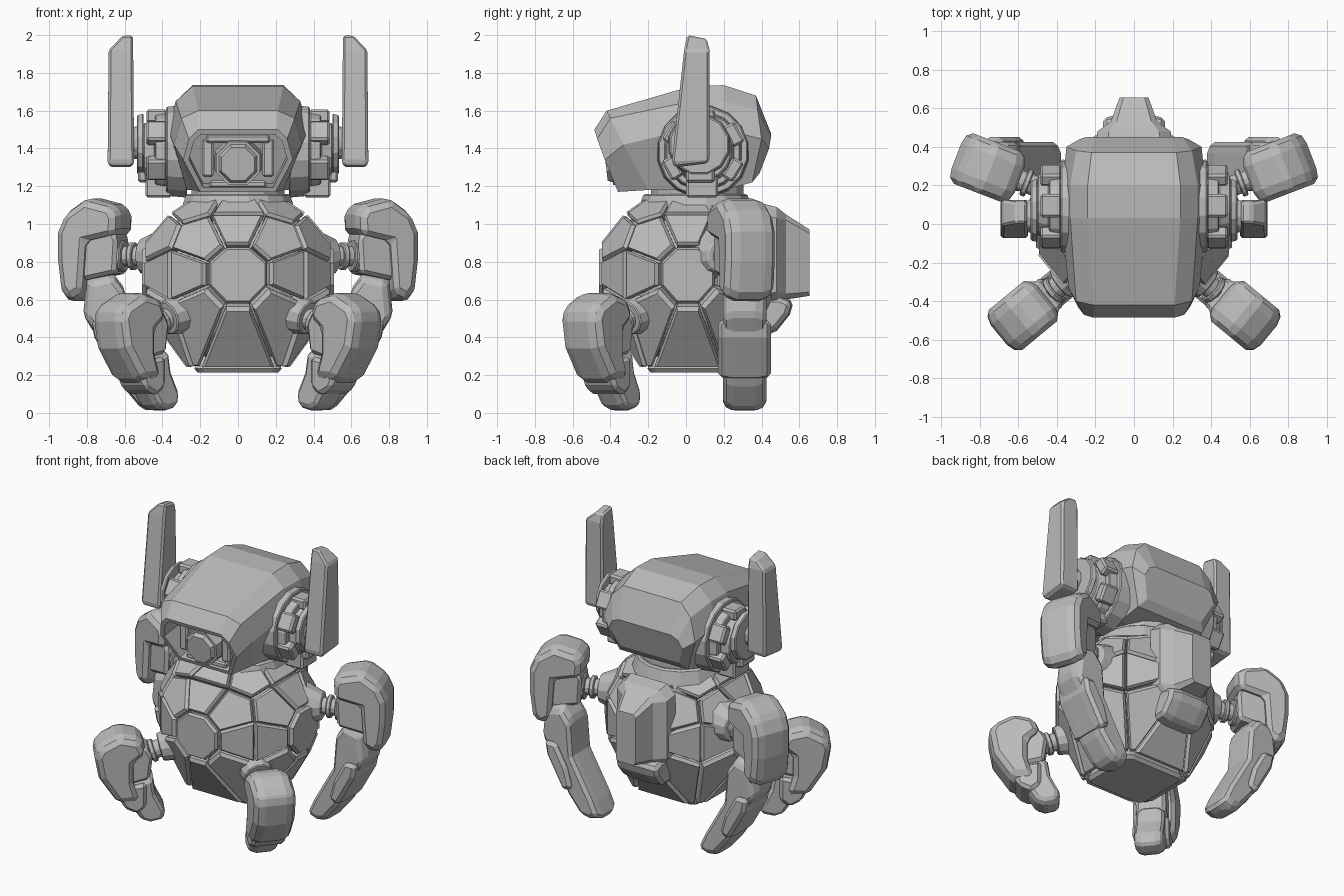
import bpy, bmesh, math
from mathutils import Vector, Matrix

if "Cube" in bpy.data.objects:
    bpy.data.objects.remove(bpy.data.objects["Cube"])

grey = bpy.data.materials.new("plain grey")
grey.diffuse_color = (0.5, 0.5, 0.5, 1)
grey.use_nodes = True
grey.node_tree.nodes["Principled BSDF"].inputs["Base Color"].default_value = grey.diffuse_color


def finish(name, bm, bevel=0.0, mirror=False):
    bmesh.ops.recalc_face_normals(bm, faces=bm.faces)
    me = bpy.data.meshes.new(name)
    bm.to_mesh(me)
    bm.free()
    me.materials.append(grey)
    ob = bpy.data.objects.new(name, me)
    bpy.context.collection.objects.link(ob)
    if bevel:
        b = ob.modifiers.new("bevel", 'BEVEL')
        b.width, b.segments, b.limit_method = bevel, 1, 'ANGLE'
    if mirror:
        m = ob.modifiers.new("mirror", 'MIRROR')
        m.use_mirror_merge = False
    return ob


def loft(bm, rings):
    vs = [[bm.verts.new(p) for p in r] for r in rings]
    n = len(vs[0])
    for a, b in zip(vs, vs[1:]):
        for i in range(n):
            bm.faces.new((a[i], a[(i + 1) % n], b[(i + 1) % n], b[i]))
    return bm.faces.new(vs[0][::-1]), bm.faces.new(vs[-1])


def prism(name, prof, width, angle=0.0, shift=(0, 0, 0), bevel=0.02, mirror=True, taper=1.0):
    """Profile in a vertical plane (radius, height), thickened sideways."""
    m = Matrix.Translation(shift) @ Matrix.Rotation(math.radians(angle), 4, 'Z')
    c = sum((Vector((r, 0, z)) for r, z in prof), Vector()) / len(prof)
    rings = []
    for s, k in ((-1, taper), (-0.5, 1), (0.5, 1), (1, taper)):
        rings.append([m @ (c + (Vector((r, 0, z)) - c) * k + Vector((0, s * width / 2, 0)))
                      for r, z in prof])
    bm = bmesh.new()
    loft(bm, rings)
    return finish(name, bm, bevel, mirror)


def rod(bm, p0, p1, r0, r1=None, n=12):
    p0, p1 = Vector(p0), Vector(p1)
    q = (p1 - p0).to_track_quat('Z', 'Y').to_matrix()
    rings = []
    for p, r in ((p0, r0), (p1, r0 if r1 is None else r1)):
        rings.append([p + q @ Vector((r * math.cos(t), r * math.sin(t), 0))
                      for t in [(i + 0.5) * math.tau / n for i in range(n)]])
    loft(bm, rings)


def box(bm, lo, hi):
    (a, b, c), (d, e, f) = lo, hi
    loft(bm, [[(a, b, z), (d, b, z), (d, e, z), (a, e, z)] for z in (c, f)])


# Body: dark gap core with armour plates laid out around the six axes
R = 0.47
axes = [Vector(v) for v in ((0, -1, 0), (0, 1, 0), (1, 0, 0), (-1, 0, 0), (0, 0, 1), (0, 0, -1))]
seeds = list(axes)
for d in axes[:5]:
    u = d.orthogonal().normalized()
    w = d.cross(u)
    for k in range(8):
        t = k * math.pi / 4
        s = d * math.cos(0.6435) + (u * math.cos(t) + w * math.sin(t)) * math.sin(0.6435)
        if all(s.dot(o) < 0.965 for o in seeds):
            seeds.append(s)


def to_body(p):
    return Vector((p.x * 1.08, p.y + 0.01, 0.74 + p.z * (1.12 if p.z < 0 else 0.94)))


def clip(poly, n):
    out = []
    for a, b in zip(poly, poly[1:] + poly[:1]):
        da, db = a.dot(n), b.dot(n)
        if da >= 0:
            out.append(a)
        if (da >= 0) != (db >= 0):
            out.append(a.lerp(b, da / (da - db)))
    return out


bm = bmesh.new()
for s in seeds:
    u = s.orthogonal().normalized()
    w = s.cross(u)
    poly = [s * R + u * a + w * b for a, b in ((1, 1), (-1, 1), (-1, -1), (1, -1))]
    for o in seeds:
        if o is not s and len(poly) > 2:
            poly = clip(poly, s - o)
    if len(poly) < 3:
        continue
    c = sum(poly, Vector()) / len(poly)
    rings = []
    for shrink, depth in ((0.95, 0.84), (0.95, 0.96), (0.84, 1.0)):
        rings.append([to_body((c + (p - c) * shrink) * depth) for p in poly])
    loft(bm, rings)
finish("body_plates", bm)

bm = bmesh.new()
bmesh.ops.create_icosphere(bm, subdivisions=3, radius=0.43)
for v in bm.verts:
    v.co = to_body(v.co)
finish("body_core", bm)

# Neck collar
bm = bmesh.new()
rod(bm, (0, 0.05, 1.0), (0, 0.05, 1.16), 0.33, 0.28, 16)
rod(bm, (0, 0.06, 1.14), (0, 0.06, 1.25), 0.25, 0.25, 16)
finish("neck", bm, 0.01)

# Helmet: right half outlines from the face opening to the back
halves = [
    [(.20, -.36, 1.17), (.29, -.43, 1.34), (.26, -.47, 1.45), (.21, -.485, 1.5)],
    [(.24, -.20, 1.18), (.34, -.33, 1.42), (.30, -.40, 1.56), (.21, -.42, 1.60)],
    [(.27, -.05, 1.18), (.37, .00, 1.50), (.33, .03, 1.65), (.24, .03, 1.73)],
    [(.27, .20, 1.18), (.37, .20, 1.50), (.33, .20, 1.65), (.24, .20, 1.735)],
    [(.26, .35, 1.22), (.35, .40, 1.45), (.30, .38, 1.60), (.22, .37, 1.68)],
    [(.22, .39, 1.27), (.28, .44, 1.40), (.25, .45, 1.46), (.20, .45, 1.48)]]
bm = bmesh.new()
front, back = loft(bm, [h + [(-x, y, z) for x, y, z in reversed(h)] for h in halves])
bmesh.ops.recalc_face_normals(bm, faces=bm.faces)
bmesh.ops.inset_region(bm, faces=[front], thickness=0.03)
deep = bmesh.ops.extrude_discrete_faces(bm, faces=[front])['faces'][0]
bmesh.ops.translate(bm, verts=deep.verts, vec=(0, 0.16, 0.02))
finish("helmet", bm)

# Eye and the frame around it
bm = bmesh.new()
rod(bm, (0, -.24, 1.34), (0, -.40, 1.32), .135, .125, 8)
rod(bm, (0, -.40, 1.32), (0, -.425, 1.317), .11, .095, 8)
finish("eye", bm)
bm = bmesh.new()
for sx in (-1, 1):
    box(bm, (min(sx * .13, sx * .19), -.37, 1.25), (max(sx * .13, sx * .19), -.22, 1.45))
box(bm, (-.17, -.38, 1.43), (.17, -.22, 1.47))
box(bm, (-.15, -.35, 1.19), (.15, -.2, 1.23))
finish("eye_frame", bm, 0.01)

# Ear discs, clamps and hubs
EY, EZ = 0.09, 1.385
bm = bmesh.new()
for x0, x1, r0, r1 in ((.27, .38, .25, .24), (.38, .44, .21, .20), (.44, .50, .17, .15)):
    rod(bm, (x0, EY, EZ), (x1, EY, EZ), r0, r1, 16)
rod(bm, (.50, EY - .02, 1.42), (.535, EY - .02, 1.42), .17, .16, 12)
rod(bm, (.53, .04, 1.43), (.58, .04, 1.43), .09, .08, 10)
finish("ear_disc", bm, 0.006, True)
bm = bmesh.new()
for k in range(6):
    t = k * math.tau / 6 + 0.5
    m = Matrix.Translation((.43, EY, EZ)) @ Matrix.Rotation(t, 4, 'X') @ \
        Matrix.Translation((0, .185, 0)) @ Matrix.Diagonal((.11, .07, .12, 1))
    bmesh.ops.create_cube(bm, size=1, matrix=m)
box(bm, (.35, 0.0, 1.14), (.49, .17, 1.33))
box(bm, (.48, 0.0, 1.22), (.53, .15, 1.34))
finish("ear_clamp", bm, 0.012, True)

# Upright ear fin
bm = bmesh.new()
loft(bm, [[(x0, y0, z), (x1, y0, z), (x1, y1, z + dz), (x0, y1, z + dz)]
          for x0, x1, y0, y1, z, dz in ((.56, .68, -.06, .11, 1.30, .02), (.55, .69, -.075, .125, 1.33, .01),
                                        (.555, .685, -.01, .125, 1.92, 0), (.555, .61, .005, .11, 2.0, -.02))])
finish("ear_fin", bm, 0.012, True)

# Front legs
A = -39.5
prism("front_leg_armour", [(.62, .17), (.76, .16), (.88, .34), (.91, .51), (.88, .57), (.75, .64),
                           (.62, .61), (.58, .52), (.66, .45), (.66, .30)], .27, A, bevel=.025, taper=.88)
prism("front_leg_knuckle", [(.56, .32), (.70, .28), (.70, .52), (.58, .54), (.54, .47)], .19, A)
prism("front_leg_shin", [(.54, .34), (.74, .30), (.71, .18), (.61, .03), (.55, .01), (.47, .03), (.46, .10),
                         (.52, .22)], .18, A, bevel=.015, taper=.85)
prism("front_leg_toe_guard", [(.58, .30), (.78, .26), (.72, .13), (.64, .09), (.58, .14)], .22, A)


def limb(name, angle, parts):
    m = Matrix.Rotation(math.radians(angle), 4, 'Z')
    bm = bmesh.new()
    for a, za, b, zb, r0, r1 in parts:
        rod(bm, m @ Vector((a, 0, za)), m @ Vector((b, 0, zb)), r0, r1)
    finish(name, bm, 0.006, True)


limb("front_leg_arm", A, [(.34, .54, .49, .50, .12, .09), (.45, .51, .62, .45, .058, .058),
                          (.52, .485, .55, .475, .075, .075)])

# Back legs
B = 21
prism("back_leg_armour", [(.84, .62), (.92, .58), (.965, .64), (.985, .80), (.985, .96), (.94, 1.06),
                          (.82, 1.14), (.66, 1.10), (.635, 1.05), (.64, .95), (.82, .91)],
      .28, B, bevel=.025, taper=.9)
prism("back_leg_knuckle", [(.66, .74), (.85, .70), (.88, .95), (.68, .97), (.65, .92)], .2, B)
prism("back_leg_shin", [(.60, .66), (.67, .75), (.80, .72), (.82, .52), (.76, .42), (.61, .14), (.51, .02),
                        (.44, .005), (.37, .03), (.42, .14), (.58, .42)], .23, 0, (0, .31, 0), .02, taper=.9)
prism("back_leg_shin_guard", [(.69, .50), (.78, .50), (.76, .40), (.63, .17), (.56, .20), (.60, .34)],
      .28, 0, (0, .31, 0), .02, taper=.92)
limb("back_leg_arm", B, [(.42, .83, .55, .83, .15, .09), (.5, .83, .72, .83, .055, .055),
                         (.58, .83, .61, .83, .075, .075), (.64, .83, .68, .83, .085, .085)])

# Back pack and the guard under it
bm = bmesh.new()
loft(bm, [[(-a, y, z0 + c), (-a + c, y, z0), (a - c, y, z0), (a, y, z0 + c),
           (a, y, z1 - c), (a - c, y, z1), (-a + c, y, z1), (-a, y, z1 - c)]
          for y, a, z0, z1, c in ((.40, .20, .56, 1.11, .06), (.48, .19, .58, 1.09, .06),
                                  (.53, .12, .60, 1.05, .03), (.655, .075, .62, .97, .02))])
finish("back_pack", bm)
prism("back_guard", [(.36, .42), (.47, .42), (.55, .52), (.57, .59), (.50, .62), (.38, .62)],
      .32, 90, bevel=.02, mirror=False, taper=.85)
